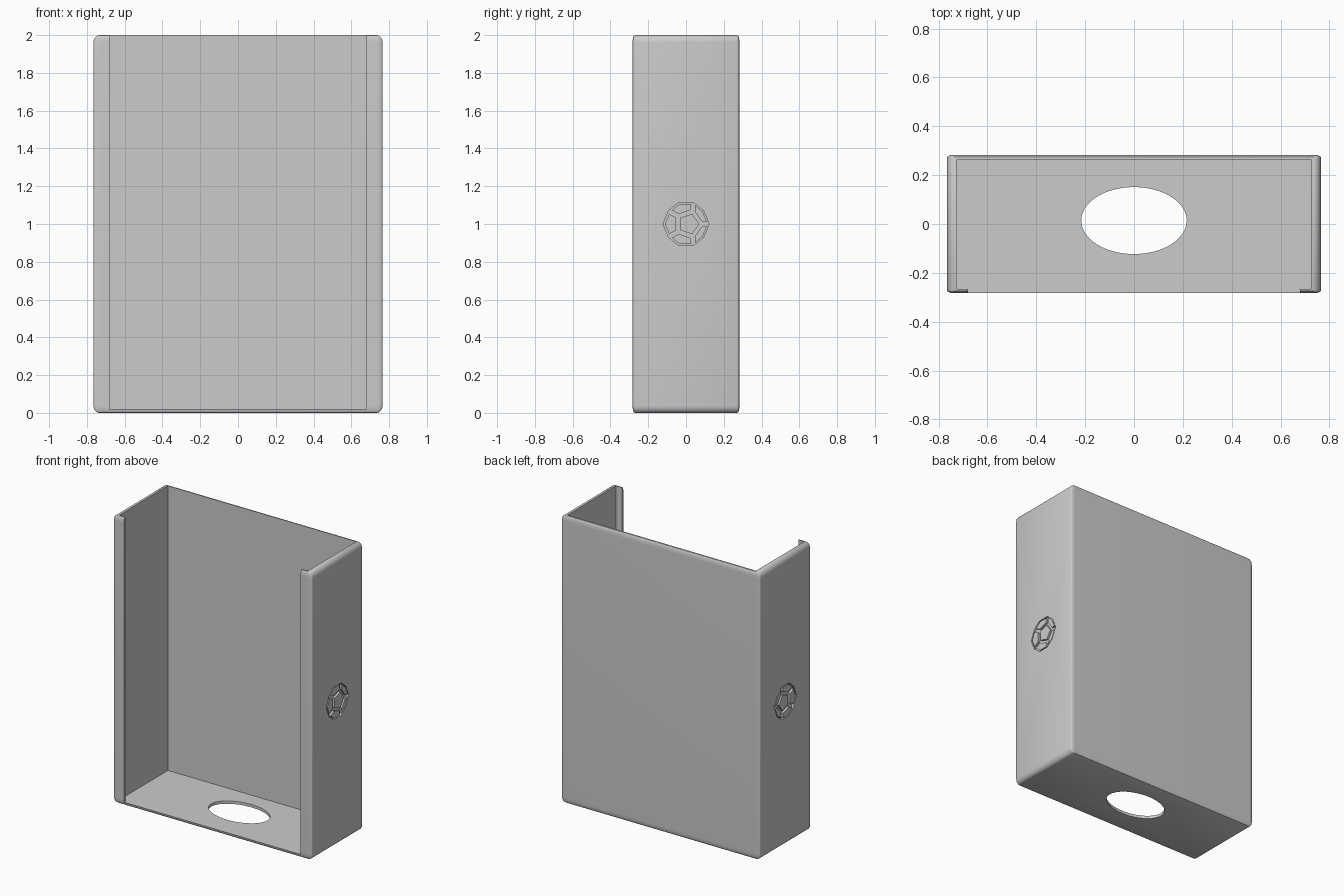
import bpy, bmesh, math
from mathutils import Vector, Matrix

if "Cube" in bpy.data.objects:
    bpy.data.objects.remove(bpy.data.objects["Cube"])

HALF = Vector((0.765, 0.283, 1.0))   # half sizes of the housing
RECESS = 0.015                       # depth of the side medallions

grey = bpy.data.materials.new("light_grey")
grey.use_nodes = True
grey.diffuse_color = (0.6, 0.6, 0.6, 1)
grey.node_tree.nodes["Principled BSDF"].inputs["Base Color"].default_value = (0.6, 0.6, 0.6, 1)


def make(name, bm):
    bmesh.ops.recalc_face_normals(bm, faces=bm.faces)
    mesh = bpy.data.meshes.new(name)
    bm.to_mesh(mesh)
    bm.free()
    mesh.materials.append(grey)
    ob = bpy.data.objects.new(name, mesh)
    bpy.context.collection.objects.link(ob)
    return ob


def box(name, lo, hi):
    lo, hi = Vector(lo), Vector(hi)
    bm = bmesh.new()
    bmesh.ops.create_cube(bm, size=1)
    bmesh.ops.scale(bm, vec=hi - lo, verts=bm.verts)
    bmesh.ops.translate(bm, vec=(lo + hi) / 2, verts=bm.verts)
    return make(name, bm)


def prism(name, outline, x0, x1):
    """Convex prism along x from (y, z) points."""
    bm = bmesh.new()
    for x in (x0, x1):
        for y, z in outline:
            bm.verts.new((x, y, z))
    hull = bmesh.ops.convex_hull(bm, input=bm.verts)
    loose = [v for v in bm.verts if not v.link_faces]
    bmesh.ops.delete(bm, geom=loose, context='VERTS')
    bmesh.ops.dissolve_limit(bm, angle_limit=0.01, verts=bm.verts, edges=bm.edges)
    return make(name, bm)


def cut(target, cutter):
    mod = target.modifiers.new("cut", 'BOOLEAN')
    mod.operation = 'DIFFERENCE'
    mod.solver = 'EXACT'
    mod.object = cutter
    cutter.hide_render = True
    bpy.context.view_layer.objects.active = target
    bpy.ops.object.modifier_apply(modifier=mod.name)
    bpy.data.objects.remove(cutter)


# Housing: rounded block, stretched to size
bm = bmesh.new()
bmesh.ops.create_cube(bm, size=2)
bmesh.ops.bevel(bm, geom=list(bm.edges), offset=0.04, segments=6, profile=0.5, affect='EDGES')
bmesh.ops.scale(bm, vec=HALF, verts=bm.verts)
bmesh.ops.translate(bm, vec=(0, 0, HALF.z), verts=bm.verts)
housing = make("housing", bm)

# Cavity open at the top, and front opening that leaves two lips
cut(housing, box("cavity_cutter", (-0.725, -0.266, 0.02), (0.725, 0.265, 2.2)))
cut(housing, box("opening_cutter", (-0.68, -0.4, 0.02), (0.68, 0.1, 2.2)))

# Oval hole in the floor
bm = bmesh.new()
bmesh.ops.create_cone(bm, cap_ends=True, segments=64, radius1=1, radius2=1, depth=0.2)
bmesh.ops.scale(bm, vec=(0.216, 0.137, 1), verts=bm.verts)
bmesh.ops.translate(bm, vec=(0, 0.014, 0), verts=bm.verts)
cut(housing, make("hole_cutter", bm))

# Medallion pattern: the panels of a slightly turned twelve-sided ball
ball = bmesh.new()
bmesh.ops.create_icosphere(ball, subdivisions=1, radius=1)
pole = max(ball.verts, key=lambda v: v.co.z)
corner = pole.link_faces[0].calc_center_median()
turn = (Matrix.Rotation(math.radians(9), 3, 'Y')
        @ Matrix.Rotation(-math.atan2(corner.y, corner.x), 3, 'Z'))
rim, panels = [], []
for v in ball.verts:
    pts = [turn @ f.calc_center_median().normalized() * 0.122 for f in v.link_faces]
    rim += [(p.x, 1 + p.y) for p in pts]
    if (turn @ v.co).z > 0.2:
        mid = sum(pts, Vector()) / len(pts)
        inner = [mid.lerp(p, 0.76) for p in pts]
        panels.append([(p.x, 1 + p.y) for p in inner])
ball.free()

# Sunken medallion on each side, with flush panels standing in it
for side, label in ((1, "left"), (-1, "right")):
    floor_x = side * (HALF.x - RECESS)
    cut(housing, prism("medallion_cutter", rim, floor_x, side * (HALF.x + 0.1)))
    for i, outline in enumerate(panels):
        prism(f"{label}_medallion_panel_{i + 1}", outline,
              floor_x - side * 0.005, side * HALF.x)

# Smooth the rounded edges, keep the rest crisp
bpy.ops.object.select_all(action='DESELECT')
housing.select_set(True)
bpy.context.view_layer.objects.active = housing
bpy.ops.object.shade_smooth_by_angle(angle=math.radians(30))
